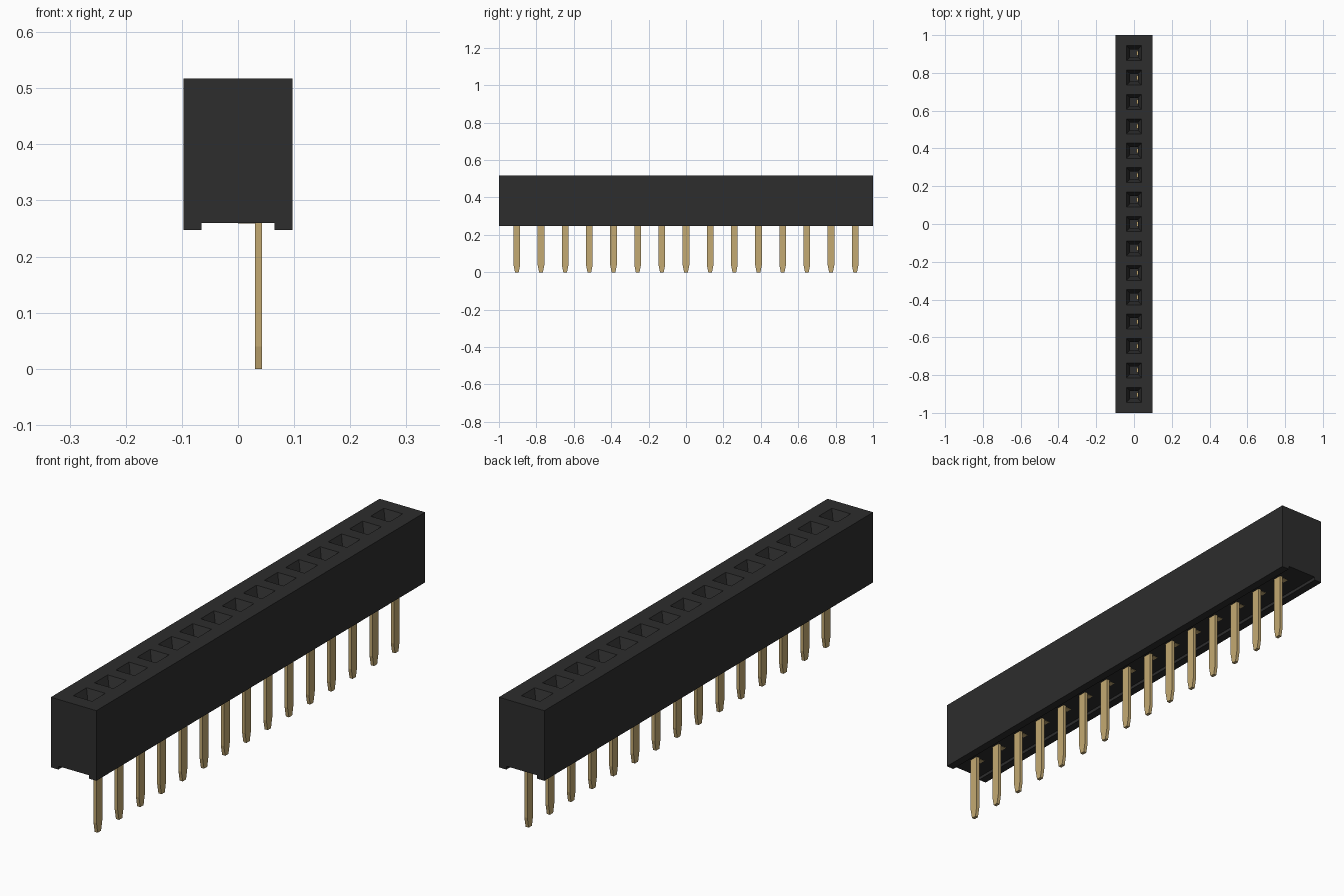
import bpy, bmesh

if "Cube" in bpy.data.objects:
    bpy.data.objects.remove(bpy.data.objects["Cube"], do_unlink=True)

COUNT, PITCH = 15, 0.1292
ROWS = [(i - (COUNT - 1) / 2) * PITCH for i in range(COUNT)]
BASE, TOP, CEILING = 0.247, 0.517, 0.26
PIN_X = 0.0365


def material(name, rgb):
    m = bpy.data.materials.new(name)
    m.use_nodes = True
    m.diffuse_color = (*rgb, 1)
    bsdf = next(n for n in m.node_tree.nodes if n.type == "BSDF_PRINCIPLED")
    bsdf.inputs["Base Color"].default_value = (*rgb, 1)
    return m


black = material("black plastic", (0.026, 0.026, 0.026))
gold = material("gold plating", (0.55, 0.40, 0.17))


def finish(bm, name, mat):
    bmesh.ops.recalc_face_normals(bm, faces=bm.faces)
    me = bpy.data.meshes.new(name)
    bm.to_mesh(me)
    bm.free()
    me.materials.append(mat)
    ob = bpy.data.objects.new(name, me)
    bpy.context.collection.objects.link(ob)
    return ob


def loft(bm, rings):
    """Closed solid through rectangles given as (z, x centre, y centre, half x, half y)."""
    loops = [[bm.verts.new((x + sx * hx, y + sy * hy, z))
              for sx, sy in ((-1, -1), (1, -1), (1, 1), (-1, 1))]
             for z, x, y, hx, hy in rings]
    bm.faces.new(loops[0])
    bm.faces.new(loops[-1])
    for a, b in zip(loops, loops[1:]):
        for i in range(4):
            j = (i + 1) % 4
            bm.faces.new((a[i], a[j], b[j], b[i]))


# Housing: profile with a channel underneath, extruded along its length
half = [(0.065, CEILING), (0.065, BASE), (0.097, BASE), (0.097, TOP)]
profile = half + [(-x, z) for x, z in reversed(half)]
bm = bmesh.new()
face = bm.faces.new([bm.verts.new((x, -1, z)) for x, z in profile])
side = bmesh.ops.extrude_face_region(bm, geom=[face])["geom"]
bmesh.ops.translate(bm, vec=(0, 2, 0),
                    verts=[v for v in side if isinstance(v, bmesh.types.BMVert)])
housing = finish(bm, "housing", black)

# Sockets: funnel mouths over square shafts, cut from the top
bm = bmesh.new()
for y in ROWS:
    loft(bm, [(0.30, 0, y, 0.02, 0.02),
              (0.475, 0, y, 0.02, 0.02),
              (TOP, 0, y, 0.04, 0.04),
              (TOP + 0.02, 0, y, 0.04, 0.04)])
cutter = finish(bm, "socket_cutter", black)
cutter.hide_render = True
cut = housing.modifiers.new("sockets", "BOOLEAN")
cut.operation = "DIFFERENCE"
cut.solver = "EXACT"
cut.object = cutter
bpy.context.view_layer.objects.active = housing
bpy.ops.object.modifier_apply(modifier=cut.name)
bpy.data.objects.remove(cutter, do_unlink=True)

# Pins: flat blades with tapered tips
bm = bmesh.new()
for y in ROWS:
    loft(bm, [(0, PIN_X, y, 0.0065, 0.010),
              (0.04, PIN_X, y, 0.0065, 0.018),
              (CEILING + 0.01, PIN_X, y, 0.0065, 0.018)])
finish(bm, "pins", gold)

# Contacts: foot plates flush with the channel and leaves inside the shafts
bm = bmesh.new()
for y in ROWS:
    loft(bm, [(CEILING - 0.001, 0.015, y, 0.015, 0.012),
              (CEILING + 0.01, 0.015, y, 0.015, 0.012)])
    loft(bm, [(0.29, 0.018, y, 0.004, 0.012),
              (0.44, 0.018, y, 0.004, 0.012)])
finish(bm, "contacts", gold)
